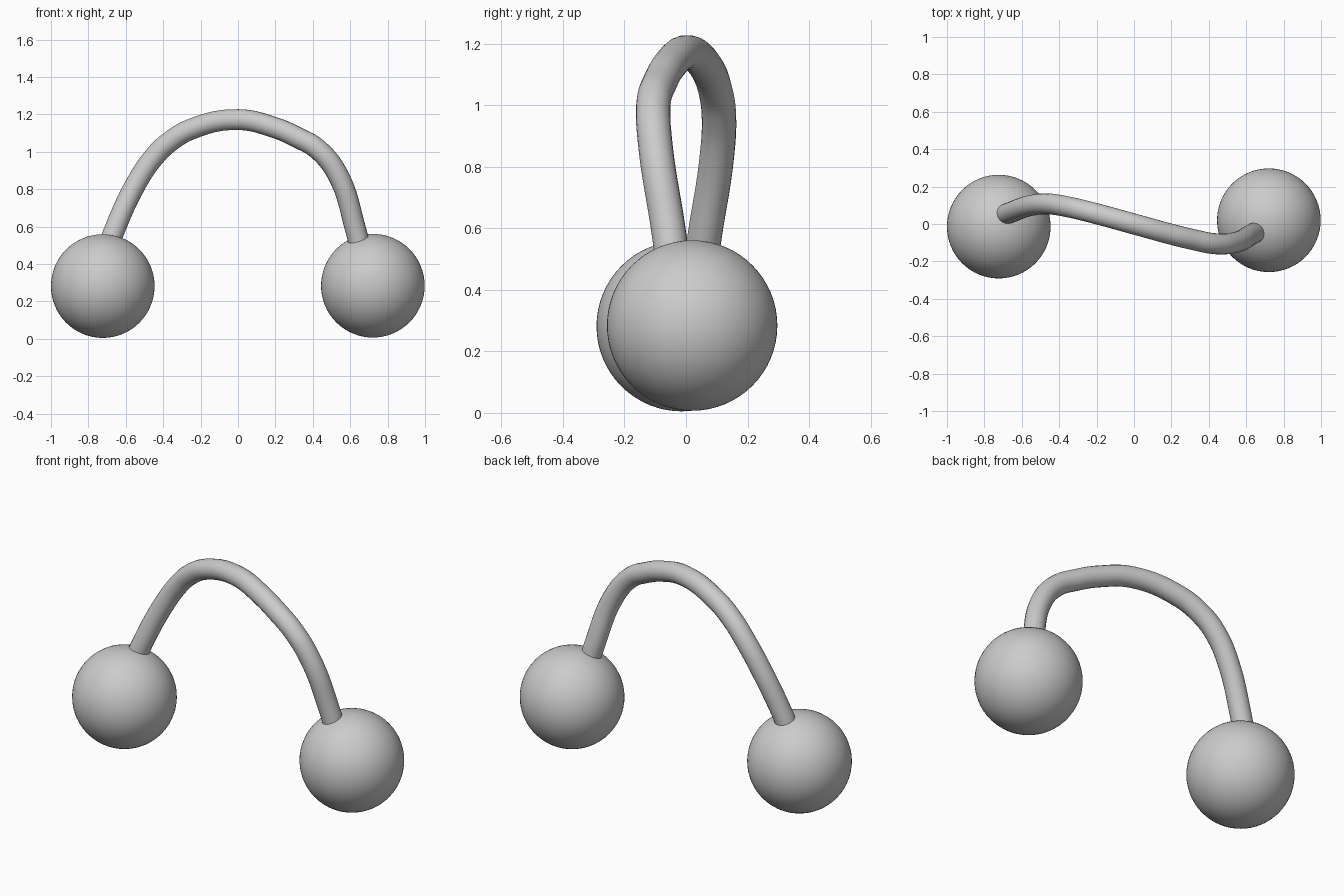
import bpy

if "Cube" in bpy.data.objects:
    bpy.data.objects.remove(bpy.data.objects["Cube"])


def ball(name, centre, radius=0.277):
    bpy.ops.mesh.primitive_uv_sphere_add(
        segments=64, ring_count=32, radius=radius, location=centre)
    obj = bpy.context.object
    obj.name = name
    bpy.ops.object.shade_smooth()
    return obj


# Two end balls, slightly offset front to back
ball("left_ball", (-0.723, -0.014, 0.282))
ball("right_ball", (0.721, 0.020, 0.284))

# Centreline of the arched, gently twisted handle
path = [
    (-0.69, 0.050, 0.50), (-0.665, 0.060, 0.57), (-0.545, 0.100, 0.83),
    (-0.455, 0.107, 0.965), (-0.37, 0.095, 1.05), (-0.24, 0.065, 1.125),
    (0.0, 0.0, 1.172), (0.20, -0.055, 1.128), (0.315, -0.083, 1.078),
    (0.428, -0.105, 1.012), (0.535, -0.100, 0.875), (0.63, -0.055, 0.58),
    (0.65, -0.045, 0.50),
]
curve = bpy.data.curves.new("handle", "CURVE")
curve.dimensions = "3D"
curve.resolution_u = 8
curve.bevel_depth = 0.056
curve.bevel_resolution = 8
curve.use_fill_caps = True
spline = curve.splines.new("BEZIER")
spline.bezier_points.add(len(path) - 1)
for point, co in zip(spline.bezier_points, path):
    point.co = co
    point.handle_left_type = point.handle_right_type = "AUTO"

handle = bpy.data.objects.new("handle", curve)
bpy.context.collection.objects.link(handle)
bpy.ops.object.select_all(action="DESELECT")
handle.select_set(True)
bpy.context.view_layer.objects.active = handle
bpy.ops.object.convert(target="MESH")
bpy.ops.object.shade_smooth_by_angle()
